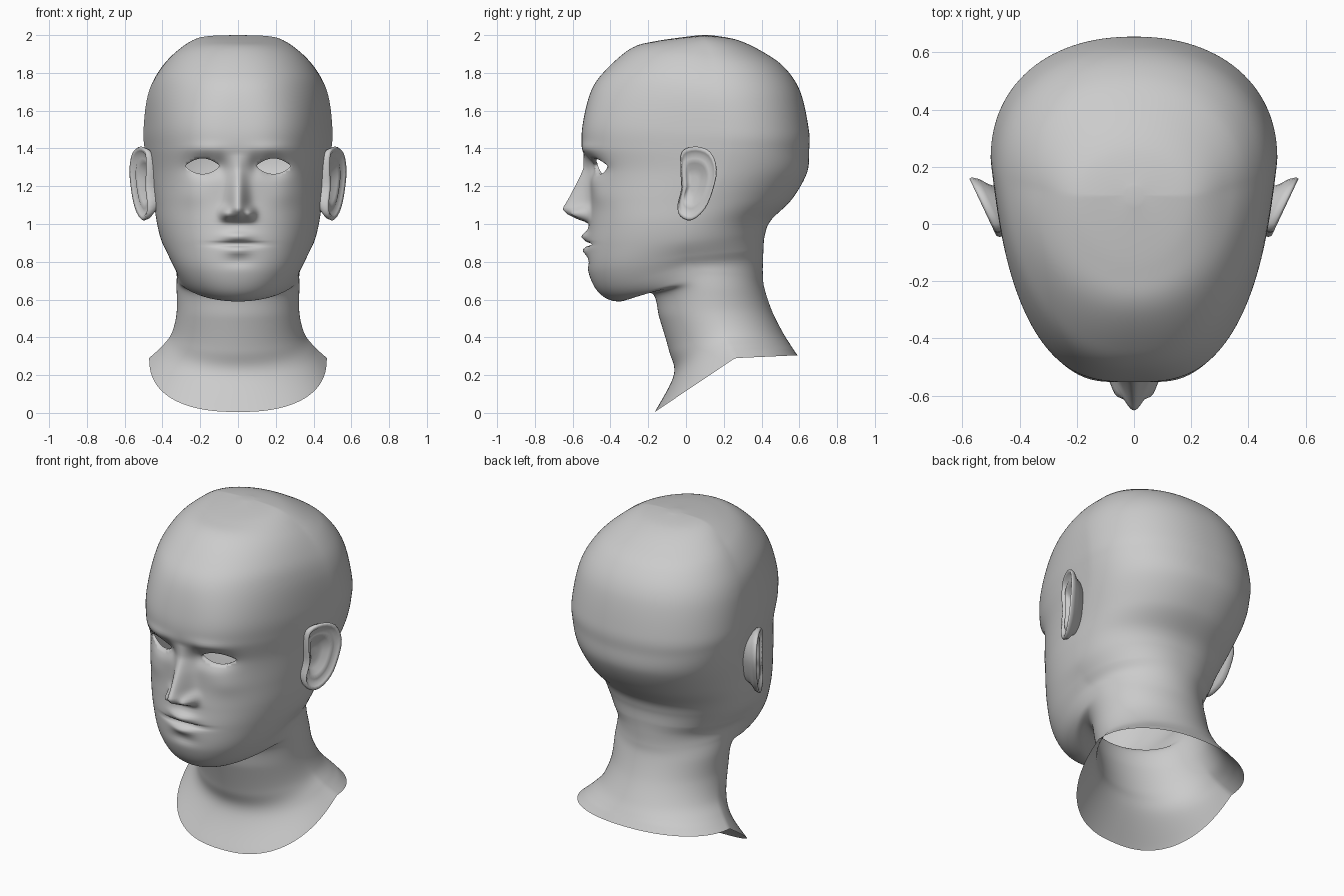
import bpy, bmesh
from math import sin, cos, pi, exp

# Cross-section rings: front y, front z, back y, back z, half width,
# y of widest point, z of widest point, squareness, taper towards the front
SKULL = [
    (0.07, 2.0, 0.13, 2.0, 0.03, 0.10, 2.0, 2.0, 0),
    (-0.16, 1.968, 0.27, 1.975, 0.21, 0.10, 1.985, 2.0, 0),
    (-0.29, 1.93, 0.40, 1.915, 0.34, 0.12, 1.9, 2.1, 0.02),
    (-0.42, 1.82, 0.52, 1.83, 0.43, 0.14, 1.79, 2.3, 0.08),
    (-0.50, 1.71, 0.605, 1.70, 0.48, 0.18, 1.67, 2.5, 0.14),
    (-0.545, 1.54, 0.65, 1.50, 0.50, 0.22, 1.50, 2.9, 0.18),
    (-0.55, 1.41, 0.652, 1.39, 0.495, 0.22, 1.40, 2.9, 0.18),
    (-0.515, 1.28, 0.64, 1.27, 0.475, 0.19, 1.27, 2.8, 0.15),
    (-0.505, 1.13, 0.56, 1.13, 0.447, 0.10, 1.12, 2.6, 0.08),
    (-0.515, 1.0, 0.45, 1.02, 0.43, 0.03, 1.01, 2.4, 0.06)]
NECK = [
    (-0.525, 0.88, 0.417, 0.94, 0.405, 0.0, 0.91, 2.3, 0.05),
    (-0.515, 0.74, 0.41, 0.86, 0.365, 0.0, 0.835, 2.2, 0),
    (-0.455, 0.63, 0.407, 0.80, 0.335, 0.02, 0.785, 2.1, 0),
    (-0.35, 0.59, 0.407, 0.73, 0.325, 0.08, 0.74, 2.0, 0),
    (-0.185, 0.635, 0.415, 0.66, 0.325, 0.12, 0.665, 2.0, 0),
    (-0.14, 0.50, 0.455, 0.54, 0.325, 0.15, 0.53, 2.0, 0),
    (-0.09, 0.33, 0.51, 0.43, 0.352, 0.20, 0.42, 2.0, 0),
    (-0.065, 0.20, 0.55, 0.365, 0.405, 0.23, 0.35, 2.1, 0),
    (-0.165, 0.005, 0.59, 0.305, 0.47, 0.26, 0.29, 2.4, 0)]

# Soft face features: x, z, x spread, z spread, push in y
FEATURES = [
    (0.18, 1.30, 0.085, 0.052, 0.047),    # eye sockets
    (0.09, 1.31, 0.03, 0.05, 0.014),      # inner corners
    (0.17, 1.40, 0.11, 0.03, -0.01),      # brows
    (0.24, 1.15, 0.08, 0.06, -0.008),     # cheekbones
    (0.065, 1.055, 0.028, 0.028, -0.055), # nostril wings
    (0.0, 0.935, 0.075, 0.024, -0.032),   # upper lip
    (0.0, 0.892, 0.11, 0.009, 0.042),     # mouth line
    (0.0, 0.86, 0.065, 0.022, -0.022),    # lower lip
    (0.0, 0.80, 0.08, 0.025, 0.01)]       # hollow above chin
# Nose: z, height, half width
NOSE = [(1.005, 0, 0.07), (1.025, 0.06, 0.065), (1.05, 0.115, 0.06), (1.08, 0.148, 0.055),
        (1.12, 0.125, 0.05), (1.21, 0.075, 0.047), (1.29, 0.028, 0.04), (1.37, 0, 0.04)]


def spline(rows, steps, closed=False):
    """Smooth interpolation through rows of numbers."""
    n, out = len(rows), []
    for i in range(n if closed else n - 1):
        idx = [(i + k) % n if closed else min(max(i + k, 0), n - 1) for k in (-1, 0, 1, 2)]
        for s in range(steps):
            t = s / steps
            out.append([b + 0.5 * t * (c - a + t * (2*a - 5*b + 4*c - d + t * (3*(b - c) + d - a)))
                        for a, b, c, d in zip(*[rows[k] for k in idx])])
    if not closed:
        out.append(list(rows[-1]))
    return out


def nose(x, z):
    for (z0, h0, w0), (z1, h1, w1) in zip(NOSE, NOSE[1:]):
        if z0 <= z <= z1:
            t = (z - z0) / (z1 - z0)
            w = w0 + t * (w1 - w0)
            return (h0 + t * (h1 - h0)) * exp(-(abs(x) / w) ** 2)
    return 0


def ring_point(row, theta):
    yf, zf, yb, zb, w, ym, zm, n, taper = row
    c, s = cos(theta), sin(theta)
    if c < 0:
        n = min(n, 2.2)
    r = (abs(c) ** n + abs(s) ** n) ** (-1 / n)
    u, x = abs(c) * r, s * r * w
    if c > 0:
        x *= 1 - taper * u
        y, z = ym + (yf - ym) * u, zm + (zf - zm) * u
    else:
        y, z = ym + (yb - ym) * u, zm + (zb - zm) * u
    mask = min(max((-y - 0.2) / 0.15, 0), 1)
    if mask:
        d = -nose(x, z)
        for fx, fz, sx, sz, amp in FEATURES:
            d += amp * exp(-((abs(x) - fx) / sx) ** 2 - ((z - fz) / sz) ** 2)
        y += d * mask
    return x, y, z


def bridge(bm, rings):
    for a, b in zip(rings, rings[1:]):
        for j in range(len(a)):
            k = (j + 1) % len(a)
            bm.faces.new((a[j], b[j], b[k], a[k]))


def finish(bm, name):
    for f in bm.faces:
        f.smooth = True
    mesh = bpy.data.meshes.new(name)
    bm.to_mesh(mesh)
    bm.free()
    obj = bpy.data.objects.new(name, mesh)
    bpy.context.collection.objects.link(obj)
    return obj


# Head and neck
SEG = 176
bm = bmesh.new()
rings = []
for row in spline(SKULL + NECK, 10):
    phis = [2 * pi * j / SEG for j in range(SEG)]
    rings.append([bm.verts.new(ring_point(row, p - 0.5 * sin(p))) for p in phis])
bridge(bm, rings)
bm.faces.new(rings[0])


# Almond eye openings: snap the grid to the lid line, cut, and turn the lids inward
def eye(co):
    if co.y > -0.2:
        return 1
    return abs(co.z - 1.306) - 0.041 * (1 - ((abs(co.x) - 0.188) / 0.094) ** 2)


snap = {}
for e in bm.edges:
    a, b = e.verts
    fa, fb = eye(a.co), eye(b.co)
    if fa * fb < 0:
        t = fa / (fa - fb)
        v, d = (a, t) if t < 0.5 else (b, 1 - t)
        if v not in snap or d < snap[v][0]:
            snap[v] = (d, a.co.lerp(b.co, t))
for v, (d, co) in snap.items():
    v.co = co
for f in list(bm.faces):        # split squares the lid line crosses corner to corner
    on = [v for v in f.verts if v in snap]
    if len(f.verts) == 4 and len(on) == 2 and not bm.edges.get(on):
        bmesh.utils.face_split(f, on[0], on[1])


def inside(f):
    free = [eye(v.co) for v in f.verts if v not in snap]
    return sum(free) < 0 if free else eye(f.calc_center_median()) < 0


bmesh.ops.delete(bm, geom=[f for f in bm.faces if inside(f)], context='FACES')
lids = [e for e in bm.edges if e.is_boundary and e.verts[0].co.z > 1.2]
new = bmesh.ops.extrude_edge_only(bm, edges=lids)["geom"]
for v in new:
    if isinstance(v, bmesh.types.BMVert):
        v.co.y += 0.02
finish(bm, "head_and_neck")

# Ears: outline (y, z) lofted from the skull out to the rim and back into the bowl
OUTLINE = [(-0.02, 1.385), (0.055, 1.41), (0.13, 1.38), (0.163, 1.29), (0.143, 1.18),
           (0.10, 1.08), (0.03, 1.02), (-0.03, 1.04), (-0.045, 1.10), (-0.025, 1.19), (-0.03, 1.29)]
LOFT = [(0.68, -0.10), (0.80, -0.055), (0.95, -0.03), (1.0, -0.006), (0.96, 0.004),
        (0.88, -0.002), (0.80, -0.018), (0.68, -0.012), (0.55, -0.02), (0.4, -0.04), (0.2, -0.043)]
bm = bmesh.new()
outline = spline(OUTLINE, 3, closed=True)
rings = []
for scale, off in LOFT:
    ring = []
    for y, z in outline:
        y, z = 0.04 + (y - 0.04) * scale, 1.215 + (z - 1.215) * scale
        ring.append(bm.verts.new((0.473 + (y + 0.05) * 0.47 + off, y, z)))
    rings.append(ring)
bridge(bm, rings)
bm.faces.new(rings[0])
bm.faces.new(rings[-1])
bmesh.ops.recalc_face_normals(bm, faces=bm.faces)
ears = finish(bm, "ears")
ears.modifiers.new("Mirror", 'MIRROR')
